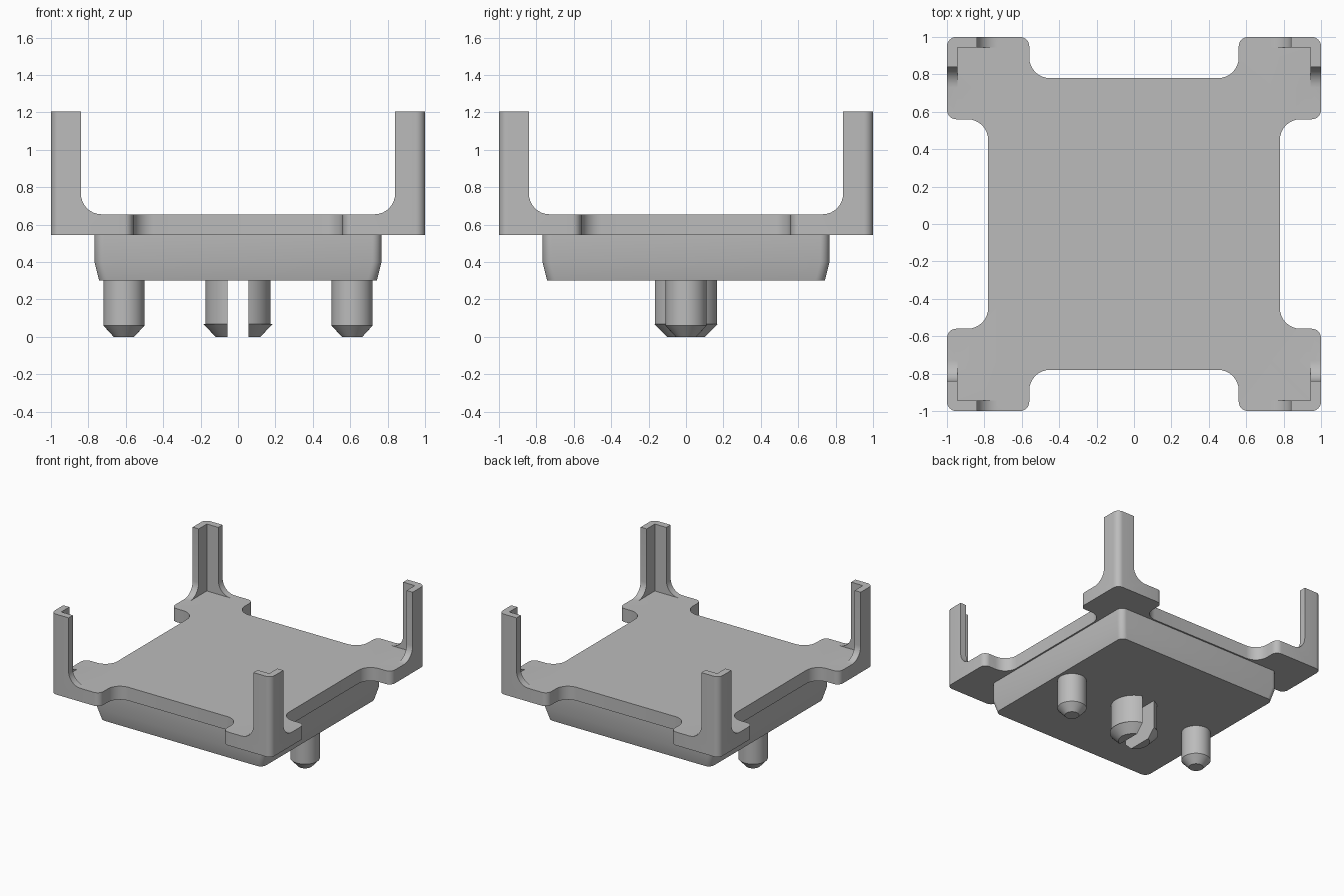
import bpy, bmesh
from math import acos, cos, sin, pi, tau
from mathutils import Vector

cube = bpy.data.objects.get("Cube")
if cube:
    bpy.data.objects.remove(cube, do_unlink=True)

grey = bpy.data.materials.new("mid grey")
grey.use_nodes = True
colour = (0.5, 0.5, 0.5, 1)
grey.diffuse_color = colour
grey.node_tree.nodes["Principled BSDF"].inputs["Base Color"].default_value = colour


def rounded(corners, steps=8):
    """Round the right-angled corners (x, y, radius) of an outline."""
    points = []
    for i, (x, y, r) in enumerate(corners):
        p = Vector((x, y))
        if r == 0:
            points.append(p)
            continue
        before = (Vector(corners[i - 1][:2]) - p).normalized()
        after = (Vector(corners[(i + 1) % len(corners)][:2]) - p).normalized()
        centre = p + (before + after) * r
        for s in range(steps + 1):
            t = s / steps * pi / 2
            points.append(centre - after * r * cos(t) - before * r * sin(t))
    return points


def square(half, r):
    return rounded([(half, -half, r), (half, half, r), (-half, half, r), (-half, -half, r)])


def circle(r, x=0, n=32):
    return [(x + r * cos(tau * i / n), r * sin(tau * i / n)) for i in range(n)]


def loft(name, rings, place=lambda x, y, z: (x, y, z)):
    """Skin a stack of (outline, height) rings and cap both ends."""
    bm = bmesh.new()
    loops = [[bm.verts.new(place(p[0], p[1], z)) for p in ring] for ring, z in rings]
    n = len(loops[0])
    for low, high in zip(loops, loops[1:]):
        for i in range(n):
            j = (i + 1) % n
            bm.faces.new((low[i], low[j], high[j], high[i]))
    bm.faces.new(loops[0][::-1])
    bm.faces.new(loops[-1])
    bmesh.ops.recalc_face_normals(bm, faces=bm.faces)
    mesh = bpy.data.meshes.new(name)
    bm.to_mesh(mesh)
    bm.free()
    mesh.materials.append(grey)
    obj = bpy.data.objects.new(name, mesh)
    bpy.context.collection.objects.link(obj)
    return obj


def activate(obj):
    bpy.ops.object.select_all(action='DESELECT')
    obj.select_set(True)
    bpy.context.view_layer.objects.active = obj


def cut(target, cutter):
    mod = target.modifiers.new("cut", 'BOOLEAN')
    mod.operation = 'DIFFERENCE'
    mod.solver = 'EXACT'
    mod.object = cutter
    activate(target)
    bpy.ops.object.modifier_apply(modifier=mod.name)
    bpy.data.objects.remove(cutter, do_unlink=True)


# Plate with four corner tabs, tall enough to carve the posts from
quarter = [(0.78, 0.56, 0.11), (1, 0.56, 0.05), (1, 1, 0.05), (0.56, 1, 0.05), (0.56, 0.78, 0.11)]
outline = []
for turn in range(4):
    outline += quarter
    quarter = [(-y, x, r) for x, y, r in quarter]
# Each turn starts at the next side's concave corner
plate = loft("plate_with_corner_posts", [(rounded(outline), 0.545), (rounded(outline), 1.205)])

# Filleted channels leave the narrow post walls, the box hollows them into angles
channel = rounded([(-0.84, 1.4, 0), (-0.84, 0.655, 0.11), (0.84, 0.655, 0.11), (0.84, 1.4, 0)])
cut(plate, loft("channel_cutter", [(channel, -1.2), (channel, 1.2)], lambda x, z, y: (x, y, z)))
cut(plate, loft("channel_cutter", [(channel, -1.2), (channel, 1.2)], lambda y, z, x: (x, y, z)))
box = rounded([(0.945, -0.945, 0), (0.945, 0.945, 0), (-0.945, 0.945, 0), (-0.945, -0.945, 0)])
cut(plate, loft("hollow_cutter", [(box, 0.655), (box, 1.4)]))
parts = [plate]

# Tapered body under the plate
parts.append(loft("lower_body", [(square(0.742, 0.05), 0.3), (square(0.767, 0.05), 0.4),
                                 (square(0.767, 0.05), 0.56)]))

# Locating pins
for side, x in (("left", 0.61), ("right", -0.61)):
    parts.append(loft(side + "_pin", [(circle(0.055, x), 0), (circle(0.11, x), 0.06),
                                      (circle(0.11, x), 0.32)]))


# Split centre clip with a small outward lip
def half_round(sign, r, shift, n=20):
    a = acos((0.055 - shift) / r)
    angles = [a * (2 * i / n - 1) for i in range(n + 1)]
    return [(sign * (shift + r * cos(t)), r * sin(t)) for t in angles]


for side, sign in (("left", 1), ("right", -1)):
    rings = [(half_round(sign, 0.11, 0.01), 0), (half_round(sign, 0.175, 0.01), 0.068),
             (half_round(sign, 0.175, 0), 0.069), (half_round(sign, 0.175, 0), 0.32)]
    parts.append(loft(side + "_clip_half", rings))

for part in parts:
    activate(part)
    bpy.ops.object.shade_smooth_by_angle(angle=pi / 6)
